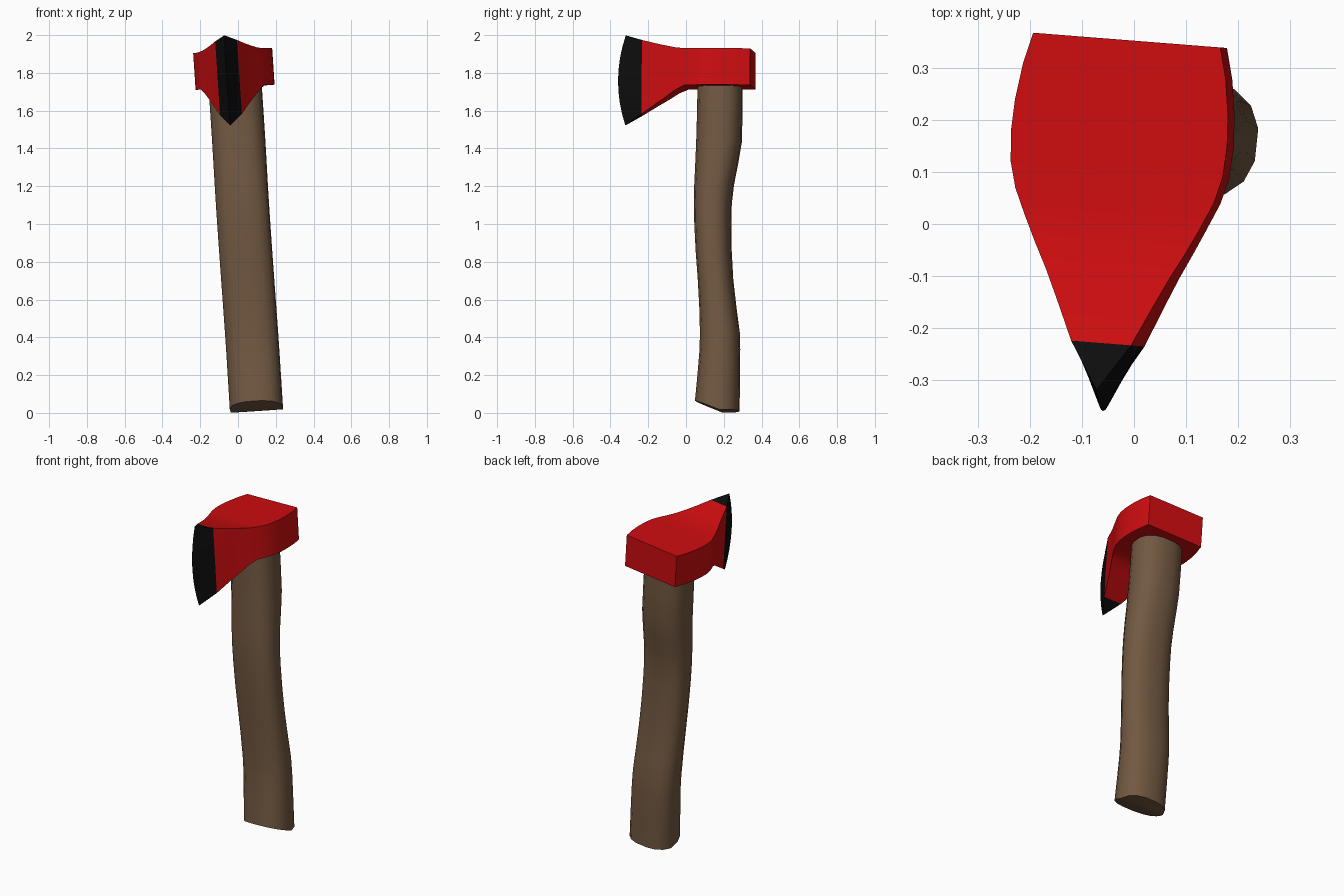
import bpy, bmesh
from math import radians, cos, sin, pi
from mathutils import Matrix

if "Cube" in bpy.data.objects:
    bpy.data.objects.remove(bpy.data.objects["Cube"])


def material(name, rgb):
    m = bpy.data.materials.new(name)
    m.use_nodes = True
    m.diffuse_color = (*rgb, 1)
    m.node_tree.nodes["Principled BSDF"].inputs["Base Color"].default_value = (*rgb, 1)
    return m


RED = material("red paint", (0.62, 0.004, 0.005))
BLACK = material("black edge", (0.004, 0.004, 0.004))
BROWN = material("brown wood", (0.17, 0.1, 0.054))

# The whole axe leans and turns slightly
LEAN = (Matrix.Translation((0.085, -0.005, 0.01))
        @ Matrix.Rotation(radians(-4.5), 4, 'Z') @ Matrix.Rotation(radians(-3.8), 4, 'Y'))


def finish(bm, name, mats):
    bmesh.ops.remove_doubles(bm, verts=bm.verts, dist=0.0001)
    bmesh.ops.transform(bm, matrix=LEAN, verts=bm.verts)
    bmesh.ops.recalc_face_normals(bm, faces=bm.faces)
    mesh = bpy.data.meshes.new(name)
    bm.to_mesh(mesh)
    bm.free()
    for m in mats:
        mesh.materials.append(m)
    ob = bpy.data.objects.new(name, mesh)
    bpy.context.collection.objects.link(ob)
    bpy.ops.object.select_all(action='DESELECT')
    ob.select_set(True)
    bpy.context.view_layer.objects.active = ob
    bpy.ops.object.shade_smooth_by_angle(angle=radians(35))
    return ob


def loft(bm, rings):
    """Skin closed rings of points; returns the faces of each band."""
    loops = [[bm.verts.new(p) for p in ring] for ring in rings]
    n = len(loops[0])
    bands = [[bm.faces.new((a[i], a[(i + 1) % n], b[(i + 1) % n], b[i])) for i in range(n)]
             for a, b in zip(loops, loops[1:])]
    return loops, bands


# Axe head: stations of y, half width, bottom, top; the first is the cutting edge
stations = [(-0.325, 0.0005, 1.515, 1.993), (-0.235, 0.058, 1.572, 1.965),
            (-0.16, 0.092, 1.622, 1.945), (-0.1, 0.12, 1.66, 1.931),
            (-0.05, 0.146, 1.695, 1.92), (0, 0.17, 1.718, 1.914),
            (0.05, 0.192, 1.718, 1.912), (0.1, 0.205, 1.718, 1.912),
            (0.16, 0.209, 1.718, 1.912), (0.22, 0.206, 1.718, 1.912),
            (0.29, 0.196, 1.718, 1.912), (0.35, 0.181, 1.718, 1.912)]
ROWS = 8
rings = []
for k, (y, w, low, high) in enumerate(stations):
    side = []
    for r in range(ROWS + 1):
        t = r / ROWS
        bow = 0.04 * (1 - (2 * t - 1) ** 2) if k == 0 else 0
        side.append((w, y - bow, low + (high - low) * t))
    rings.append(side + [(-x, yy, z) for x, yy, z in reversed(side)])
bm = bmesh.new()
loops, bands = loft(bm, rings)
bm.faces.new(loops[0])
bm.faces.new(loops[-1])
for f in bands[0]:
    f.material_index = 1
bm.faces.ensure_lookup_table()
bm.faces[-2].material_index = 1
finish(bm, "axe_head", [RED, BLACK])

# Handle: stations of height, front y, back y
curve = [(0, 0.05, 0.287), (0.2, 0.068, 0.289), (0.33, 0.078, 0.289), (0.42, 0.079, 0.286),
         (0.55, 0.075, 0.268), (0.7, 0.066, 0.25), (0.85, 0.054, 0.241), (1, 0.046, 0.238),
         (1.1, 0.044, 0.24), (1.2, 0.045, 0.251), (1.32, 0.05, 0.274), (1.43, 0.054, 0.292),
         (1.6, 0.058, 0.295), (1.82, 0.06, 0.295)]
SIDES = 16


def rounded(v):
    return (abs(v) ** 0.8) * (1 if v > 0 else -1)


rings = []
for z, front, back in curve:
    angles = [2 * pi * (i + 0.5) / SIDES for i in range(SIDES)]
    rings.append([(0.141 * rounded(cos(a)),
                   (front + back) / 2 + (back - front) / 2 * rounded(sin(a)) * 1.01, z)
                  for a in angles])
bm = bmesh.new()
loops, bands = loft(bm, rings)
bm.faces.new(loops[0])
bm.faces.new(loops[-1])
# Slanted cut under the front of the handle
cut = bmesh.ops.bisect_plane(bm, geom=bm.verts[:] + bm.edges[:] + bm.faces[:],
                             plane_co=(0, 0.19, 0), plane_no=(0, -0.055, -0.14),
                             clear_outer=True)
bmesh.ops.holes_fill(bm, edges=[e for e in bm.edges if e.is_boundary], sides=0)
finish(bm, "handle", [BROWN])
